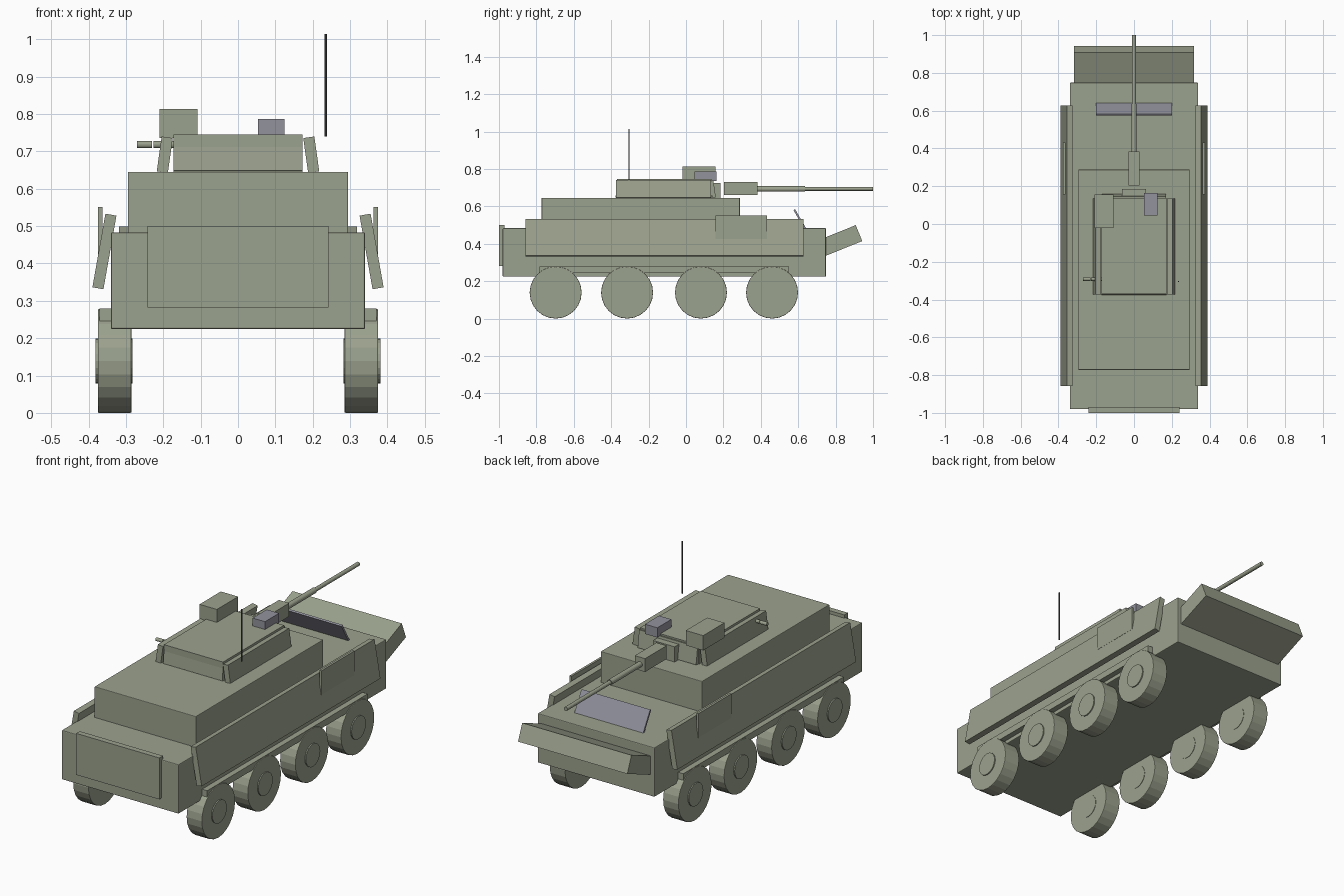
import bpy
from math import radians, pi

if "Cube" in bpy.data.objects:
    bpy.data.objects.remove(bpy.data.objects["Cube"])


def material(name, rgb):
    m = bpy.data.materials.new(name)
    m.diffuse_color = (*rgb, 1)
    m.use_nodes = True
    m.node_tree.nodes["Principled BSDF"].inputs["Base Color"].default_value = m.diffuse_color
    return m


OLIVE = material("olive", (0.33, 0.36, 0.27))
GLASS = material("grey_glass", (0.29, 0.29, 0.34))
DARK = material("dark_metal", (0.08, 0.08, 0.08))


def finish(name, mat, bevel=0):
    o = bpy.context.object
    o.name = name
    o.data.materials.append(mat)
    if bevel:
        b = o.modifiers.new("bevel", 'BEVEL')
        b.width, b.segments = bevel, 2
    return o


def box(name, center, size, rot=(0, 0, 0), mat=OLIVE, bevel=0):
    bpy.ops.mesh.primitive_cube_add(size=1, location=center,
                                    rotation=[radians(a) for a in rot])
    bpy.context.object.scale = size
    bpy.ops.object.transform_apply(location=False, rotation=False, scale=True)
    return finish(name, mat, bevel)


def span(name, x, y, z, mat=OLIVE, bevel=0):
    """Box from its (min, max) extents along each axis."""
    r = (x, y, z)
    return box(name, [(a + b) / 2 for a, b in r], [b - a for a, b in r],
               mat=mat, bevel=bevel)


def rod(name, center, radius, length, axis='Z', sides=16, mat=OLIVE, bevel=0):
    rot = {'X': (0, pi / 2, 0), 'Y': (pi / 2, 0, 0), 'Z': (0, 0, 0)}[axis]
    bpy.ops.mesh.primitive_cylinder_add(vertices=sides, radius=radius,
                                        depth=length, location=center, rotation=rot)
    return finish(name, mat, bevel)


# Hull, roof, rear door and bow plate
span("lower_hull", (-0.34, 0.34), (-0.98, 0.748), (0.224, 0.483), bevel=0.004)
span("upper_hull", (-0.295, 0.295), (-0.772, 0.288), (0.47, 0.645), bevel=0.003)
span("rear_door", (-0.242, 0.242), (-1.0, -0.97), (0.282, 0.5))
box("bow_plate", (0, 0.809, 0.41), (0.636, 0.25, 0.092), (22, 0, 0))
box("windscreen", (0, 0.609, 0.53), (0.40, 0.01, 0.12), (30, 0, 0), GLASS)

# Side armour, fenders and wheels
for side, s in (("left", -1), ("right", 1)):
    box(f"{side}_armour", (s * 0.3575, -0.115, 0.432), (0.03, 1.486, 0.2),
        (0, -10 * s, 0))
    box(f"{side}_side_panel", (s * 0.369, 0.295, 0.488), (0.012, 0.275, 0.127))
    box(f"{side}_fender", (s * 0.335, -0.117, 0.262), (0.07, 1.335, 0.035))
    for i, y in enumerate((-0.697, -0.315, 0.08, 0.46)):
        rod(f"{side}_wheel_{i + 1}", (s * 0.33, y, 0.139), 0.139, 0.09, 'X', 24,
            bevel=0.003)
        rod(f"{side}_hub_{i + 1}", (s * 0.332, y, 0.139), 0.06, 0.098, 'X', 20)

# Turret body with sloped plates
span("turret_body", (-0.172, 0.172), (-0.37, 0.137), (0.643, 0.745))
for side, s in (("left", -1), ("right", 1)):
    box(f"turret_{side}_plate", (s * 0.196, -0.12, 0.691), (0.03, 0.508, 0.094),
        (0, -8 * s, 0))
box("turret_rear_plate", (0, -0.363, 0.692), (0.344, 0.018, 0.09), (-6, 0, 0))
box("turret_front_plate", (0, 0.143, 0.692), (0.34, 0.02, 0.09), (8, 0, 0))
span("mantlet", (-0.063, 0.063), (0.13, 0.184), (0.643, 0.725))

# Sights on the turret roof
span("commander_sight", (-0.21, -0.109), (-0.02, 0.157), (0.735, 0.813))
span("gunner_sight", (0.053, 0.125), (0.046, 0.163), (0.735, 0.786), GLASS)

# Main gun
span("gun_block", (-0.03, 0.03), (0.204, 0.383), (0.66, 0.73))
rod("barrel_sleeve", (0, 0.5, 0.693), 0.0145, 0.27, 'Y')
rod("barrel", (0, 0.7, 0.693), 0.0105, 0.6, 'Y')

# Smoke dischargers and aerial
for i, x in enumerate((-0.25, -0.206, -0.162)):
    rod(f"smoke_tube_{i + 1}", (x, -0.292, 0.718), 0.009, 0.041, 'X', 12)
rod("aerial", (0.235, -0.304, 0.877), 0.003, 0.275, 'Z', 8, DARK)
